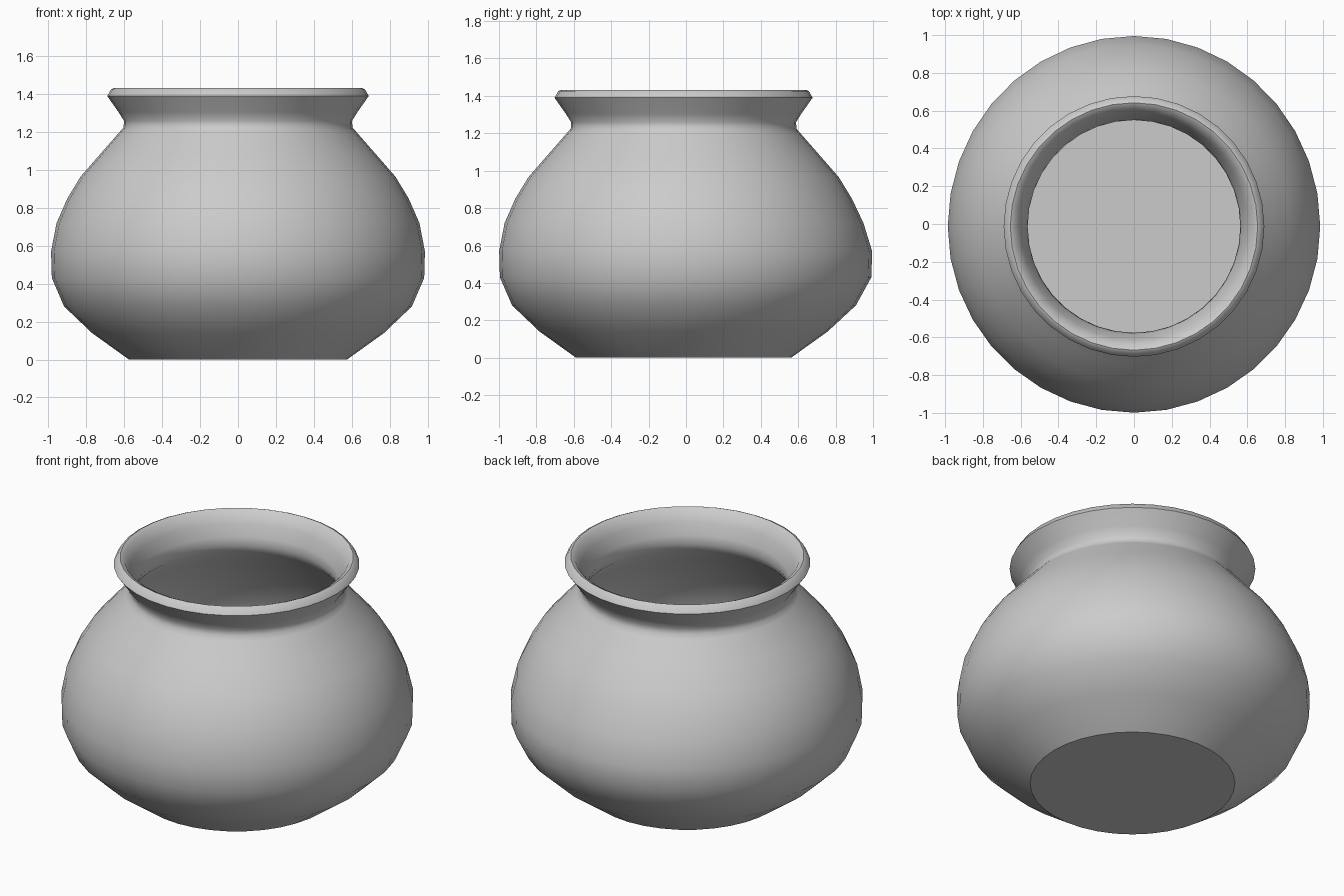
import bpy, bmesh, math

if "Cube" in bpy.data.objects:
    bpy.data.objects.remove(bpy.data.objects["Cube"])

SEGMENTS = 36

# Wall profile: radius, height, from the foot up the outside, over the lip, down inside
outer = [(0.575, 0), (0.77, 0.14), (0.917, 0.28), (0.982, 0.43), (0.986, 0.57),
         (0.957, 0.72), (0.90, 0.85), (0.83, 0.965), (0.73, 1.08), (0.625, 1.2),
         (0.603, 1.225), (0.602, 1.26), (0.63, 1.305), (0.69, 1.39), (0.67, 1.425)]
lip = [(0.655, 1.432), (0.63, 1.42), (0.60, 1.36), (0.572, 1.29), (0.563, 1.24)]
inner = [(0.585, 1.19), (0.69, 1.08), (0.79, 0.965), (0.865, 0.85), (0.925, 0.72),
         (0.955, 0.57), (0.95, 0.43), (0.885, 0.295), (0.75, 0.165), (0.565, 0.035)]

bm = bmesh.new()


def ring(radius, z):
    # belly bulges slightly further to the back; the rest sits a touch forward
    bulge = 0.027 * math.exp(-((z - 0.5) / 0.17) ** 2)
    verts = []
    for i in range(SEGMENTS):
        a = 2 * math.pi * i / SEGMENTS
        y = radius * math.sin(a) - 0.013
        if y > 0:
            y *= 1 + bulge
        verts.append(bm.verts.new((radius * math.cos(a), y, z)))
    return verts


# Pot wall
rings = [ring(r, z) for r, z in outer + lip + inner]
for a, b in zip(rings, rings[1:]):
    for i in range(SEGMENTS):
        j = (i + 1) % SEGMENTS
        bm.faces.new((a[i], a[j], b[j], b[i]))

# Underside and inside floor
bm.faces.new(rings[0][::-1])
bm.faces.new(rings[-1])

bmesh.ops.recalc_face_normals(bm, faces=bm.faces)
mesh = bpy.data.meshes.new("pot")
bm.to_mesh(mesh)
bm.free()
pot = bpy.data.objects.new("pot", mesh)
bpy.context.collection.objects.link(pot)

# Smooth wall with crisp foot edge
bpy.context.view_layer.objects.active = pot
pot.select_set(True)
bpy.ops.object.shade_smooth_by_angle(angle=math.radians(50))
for e in mesh.edges:
    if all(mesh.vertices[v].co.z < 0.04 for v in e.vertices):
        e.use_edge_sharp = True
